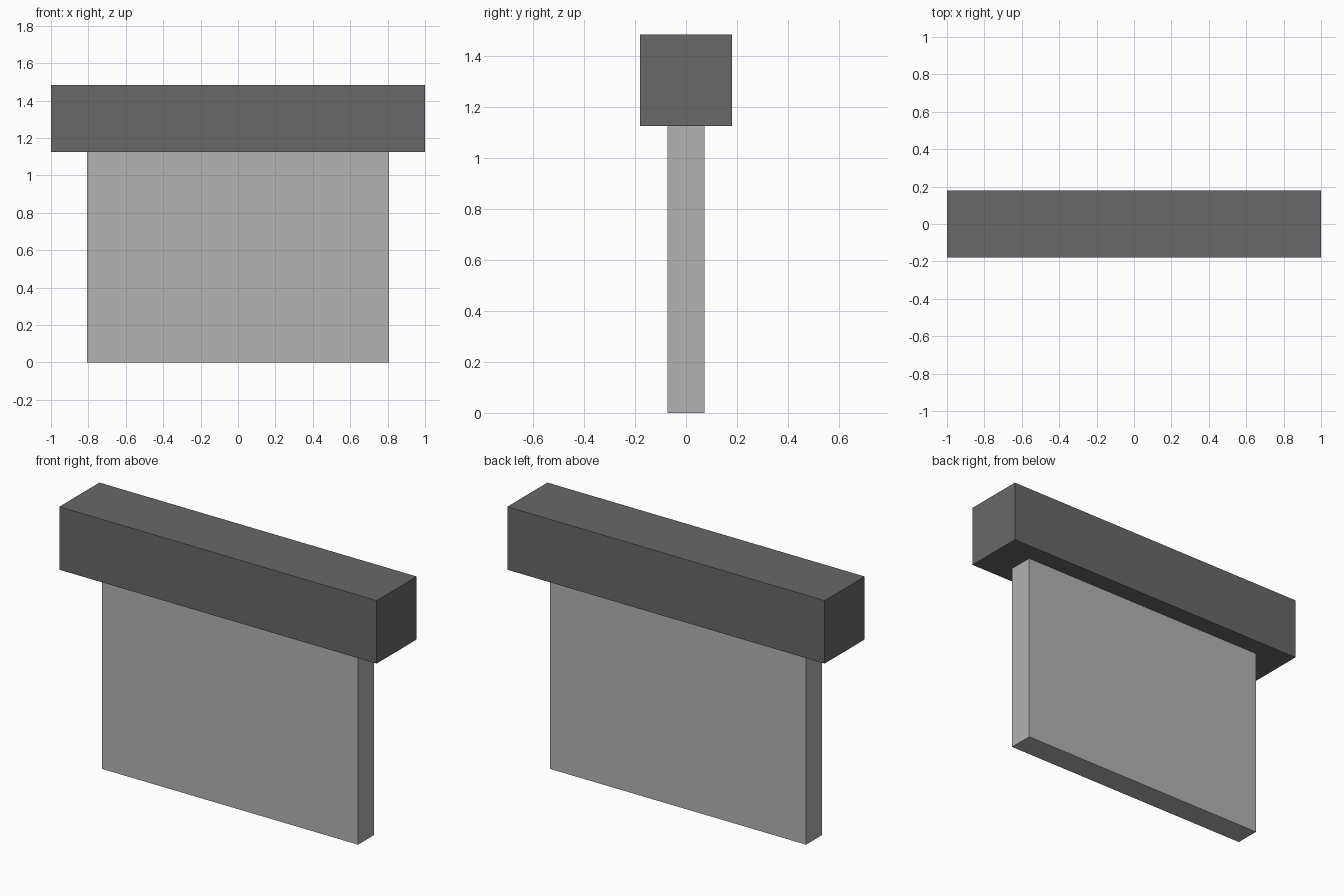
import bpy

if "Cube" in bpy.data.objects:
    bpy.data.objects.remove(bpy.data.objects["Cube"])


def grey(name, value):
    mat = bpy.data.materials.new(name)
    mat.diffuse_color = (value, value, value, 1)
    mat.use_nodes = True
    mat.node_tree.nodes["Principled BSDF"].inputs["Base Color"].default_value = mat.diffuse_color
    return mat


def box(name, width, depth, z0, z1, mat):
    bpy.ops.mesh.primitive_cube_add(size=1, location=(0, 0, (z0 + z1) / 2))
    ob = bpy.context.object
    ob.name = name
    ob.scale = (width, depth, z1 - z0)
    bpy.ops.object.transform_apply(location=False, rotation=False, scale=True)
    ob.data.materials.append(mat)
    return ob


# Thin upright panel
box("panel", 1.616, 0.145, 0, 1.124, grey("light_grey", 0.45))

# Heavy square beam resting on the panel
box("top_beam", 2.0, 0.36, 1.124, 1.483, grey("dark_grey", 0.14))
